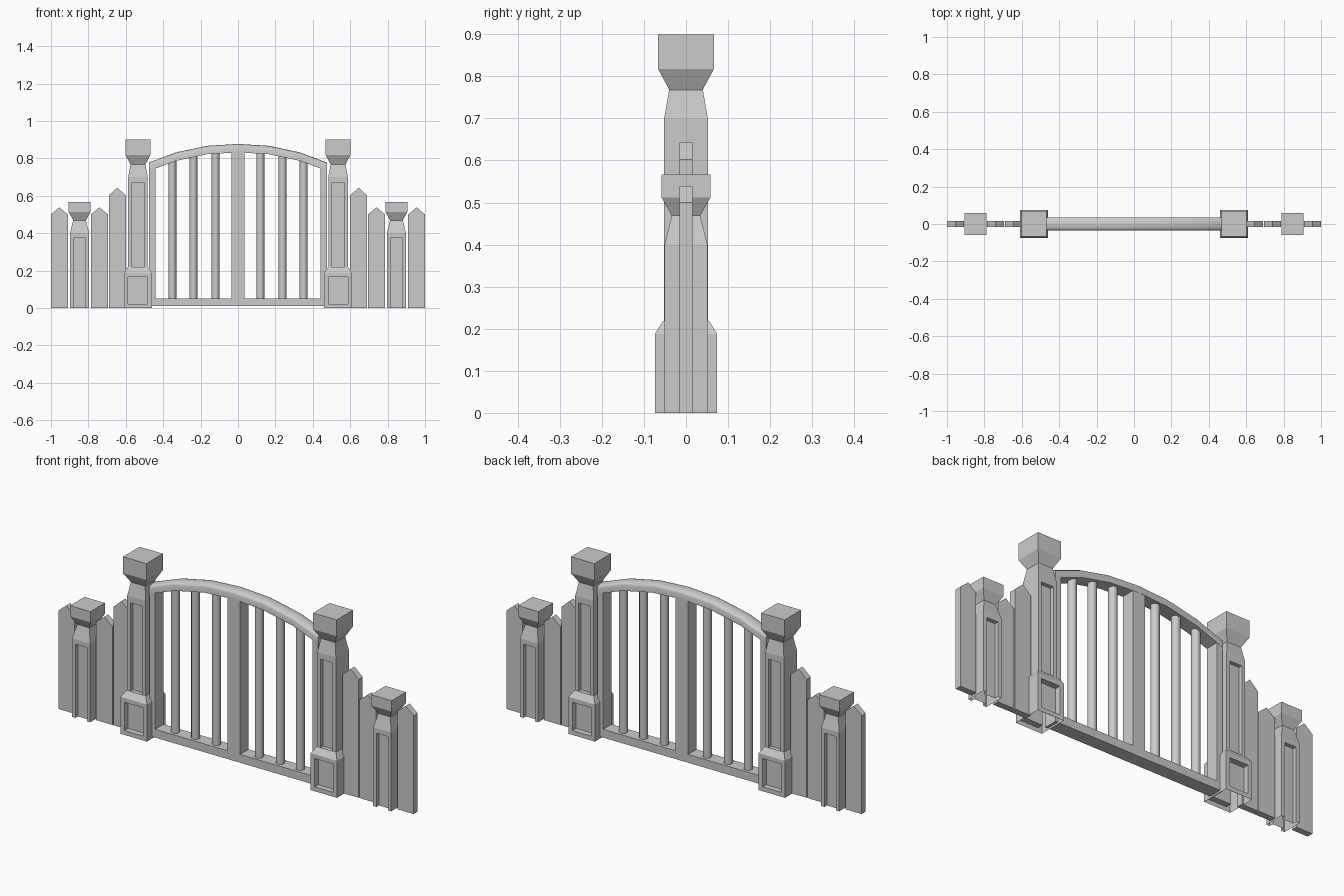
import bpy, bmesh, math
from mathutils import Vector

if "Cube" in bpy.data.objects:
    bpy.data.objects.remove(bpy.data.objects["Cube"])


def finish(name, bm):
    bmesh.ops.recalc_face_normals(bm, faces=bm.faces)
    me = bpy.data.meshes.new(name)
    bm.to_mesh(me)
    bm.free()
    ob = bpy.data.objects.new(name, me)
    bpy.context.collection.objects.link(ob)
    return ob


def loft(bm, rings):
    """Skin a list of closed rings and cap both ends."""
    vs = [[bm.verts.new(p) for p in r] for r in rings]
    n = len(vs[0])
    for a, b in zip(vs, vs[1:]):
        for i in range(n):
            bm.faces.new((a[i], a[(i + 1) % n], b[(i + 1) % n], b[i]))
    bm.faces.new(vs[0][::-1])
    bm.faces.new(vs[-1])


def square_stack(cx, levels):
    bm = bmesh.new()
    loft(bm, [[(cx - h, -h, z), (cx + h, -h, z), (cx + h, h, z), (cx - h, h, z)]
              for h, z in levels])
    return bm


def box(name, x0, x1, y, z0, z1):
    bm = bmesh.new()
    loft(bm, [[(x0, -y, z), (x1, -y, z), (x1, y, z), (x0, y, z)] for z in (z0, z1)])
    return finish(name, bm)


def open_bottom(ob):
    bm = bmesh.new()
    bm.from_mesh(ob.data)
    low = min(v.co.z for v in bm.verts)
    bmesh.ops.delete(bm, geom=[f for f in bm.faces
                               if all(v.co.z < low + 1e-4 for v in f.verts)],
                     context='FACES_ONLY')
    bm.to_mesh(ob.data)
    bm.free()


def post(name, cx, levels, half, top, depth):
    """Square post with a tall recessed panel on front and back."""
    ob = finish(name, square_stack(cx, levels))
    face = levels[0][0]
    for s in (-1, 1):
        y0, y1 = sorted((s * (face - depth), s * (face + 0.1)))
        bm = bmesh.new()
        loft(bm, [[(cx - half, y0, z), (cx + half, y0, z),
                   (cx + half, y1, z), (cx - half, y1, z)] for z in (-0.1, top)])
        cutter = finish("panel_cutter", bm)
        cutter.hide_render = True
        m = ob.modifiers.new("panel", 'BOOLEAN')
        m.object, m.operation, m.solver = cutter, 'DIFFERENCE', 'EXACT'
        bpy.context.view_layer.objects.active = ob
        bpy.ops.object.modifier_apply(modifier=m.name)
        bpy.data.objects.remove(cutter)
    open_bottom(ob)


def post_base(cx):
    bm = square_stack(cx, [(0.074, 0), (0.074, 0.188), (0.054, 0.219)])
    bm.normal_update()
    # sunk square panel front and back
    for f in [f for f in bm.faces if abs(f.normal.y) > 0.99]:
        out = f.normal.copy()
        bmesh.ops.inset_individual(bm, faces=[f], thickness=0.031)
        new = bmesh.ops.extrude_discrete_faces(bm, faces=[f])['faces'][0]
        bmesh.ops.translate(bm, verts=new.verts, vec=-out * 0.03)
    open_bottom(finish("gate_post_base", bm))


def picket(x0, x1, shoulder, peak):
    bm = bmesh.new()
    prof = [(x0, 0), (x1, 0), (x1, shoulder), ((x0 + x1) / 2, peak), (x0, shoulder)]
    loft(bm, [[(x, y, z) for x, z in prof] for y in (-0.016, 0.016)])
    finish("picket", bm)


# Arched top of the gate: x, crown height
ARCH = [(0, 0.877), (0.165, 0.867), (0.33, 0.832), (0.475, 0.778)]


def crown(x):
    for (xa, za), (xb, zb) in zip(ARCH, ARCH[1:]):
        if x <= xb:
            return za + (zb - za) * (x - xa) / (xb - xa)


def smooth(ob, angle):
    bpy.ops.object.select_all(action='DESELECT')
    ob.select_set(True)
    bpy.context.view_layer.objects.active = ob
    bpy.ops.object.shade_smooth_by_angle(angle=math.radians(angle))


def top_rail(s):
    section = [(-0.035, -0.045), (0.035, -0.045)]
    for i in range(9):
        a = math.pi * i / 8
        section.append((0.035 * math.cos(a), -0.016 + 0.016 * math.sin(a)))
    bm = bmesh.new()
    loft(bm, [[(s * x, y, z + dz) for y, dz in section] for x, z in ARCH])
    smooth(finish("arched_top_rail", bm), 40)


def bar(x, top):
    bm = bmesh.new()
    ring = [(x + 0.021 * math.cos(i * math.pi / 6), 0.021 * math.sin(i * math.pi / 6))
            for i in range(12)]
    loft(bm, [[(a, b, z) for a, b in ring] for z in (0.04, top)])
    smooth(finish("gate_bar", bm), 40)


def stile(s, xa, xb):
    prof = [(xa, 0.01), (xb, 0.01), (xb, crown(xb) - 0.03), (xa, crown(xa) - 0.03)]
    bm = bmesh.new()
    loft(bm, [[(s * x, y, z) for x, z in prof] for y in (-0.034, 0.034)])
    finish("gate_stile", bm)


for s in (-1, 1):
    # Tall gate post and its plinth
    post("gate_post", s * 0.535, [(0.052, 0.2), (0.052, 0.70), (0.04, 0.768),
                                  (0.066, 0.817), (0.066, 0.9)], 0.034, 0.668, 0.02)
    post_base(s * 0.535)
    # Short fence post
    post("fence_post", s * 0.847, [(0.051, 0), (0.051, 0.40), (0.034, 0.469),
                                   (0.058, 0.512), (0.058, 0.567)], 0.032, 0.375, 0.02)
    # Pointed pickets
    for a, b, sh, pk in ((0.91, 1.0, 0.5, 0.538), (0.695, 0.787, 0.5, 0.538),
                         (0.60, 0.69, 0.602, 0.643)):
        picket(*sorted((s * a, s * b)), sh, pk)
    # Gate leaf
    top_rail(s)
    stile(s, 0, 0.035)
    stile(s, 0.442, 0.475)
    box("gate_bottom_rail", *sorted((s * 0.035, s * 0.442)), 0.034, 0.01, 0.052)
    for x in (0.12, 0.238, 0.351):
        bar(s * x, crown(x) - 0.03)
